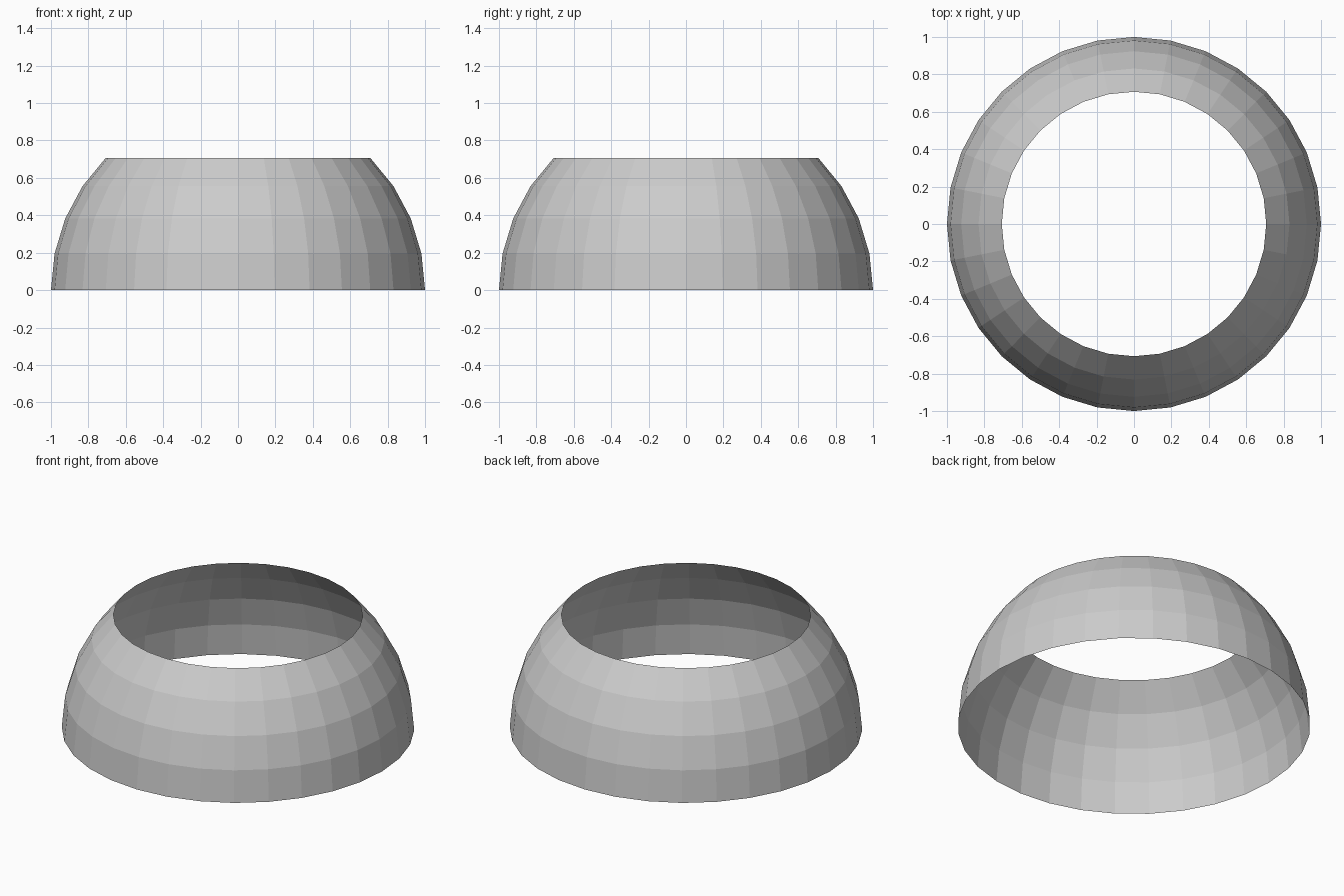
import bpy, bmesh, math

if "Cube" in bpy.data.objects:
    bpy.data.objects.remove(bpy.data.objects["Cube"])

# Open dome band: the zone of a 32 x 16 sphere between the equator and 45 degrees
bm = bmesh.new()
bmesh.ops.create_uvsphere(bm, u_segments=32, v_segments=16, radius=1.0)
top = math.sin(math.radians(45))
outside = [v for v in bm.verts if v.co.z < -0.01 or v.co.z > top + 0.01]
bmesh.ops.delete(bm, geom=outside, context='VERTS')

mesh = bpy.data.meshes.new("dome_band")
bm.to_mesh(mesh)
bm.free()
bpy.context.collection.objects.link(bpy.data.objects.new("dome_band", mesh))
